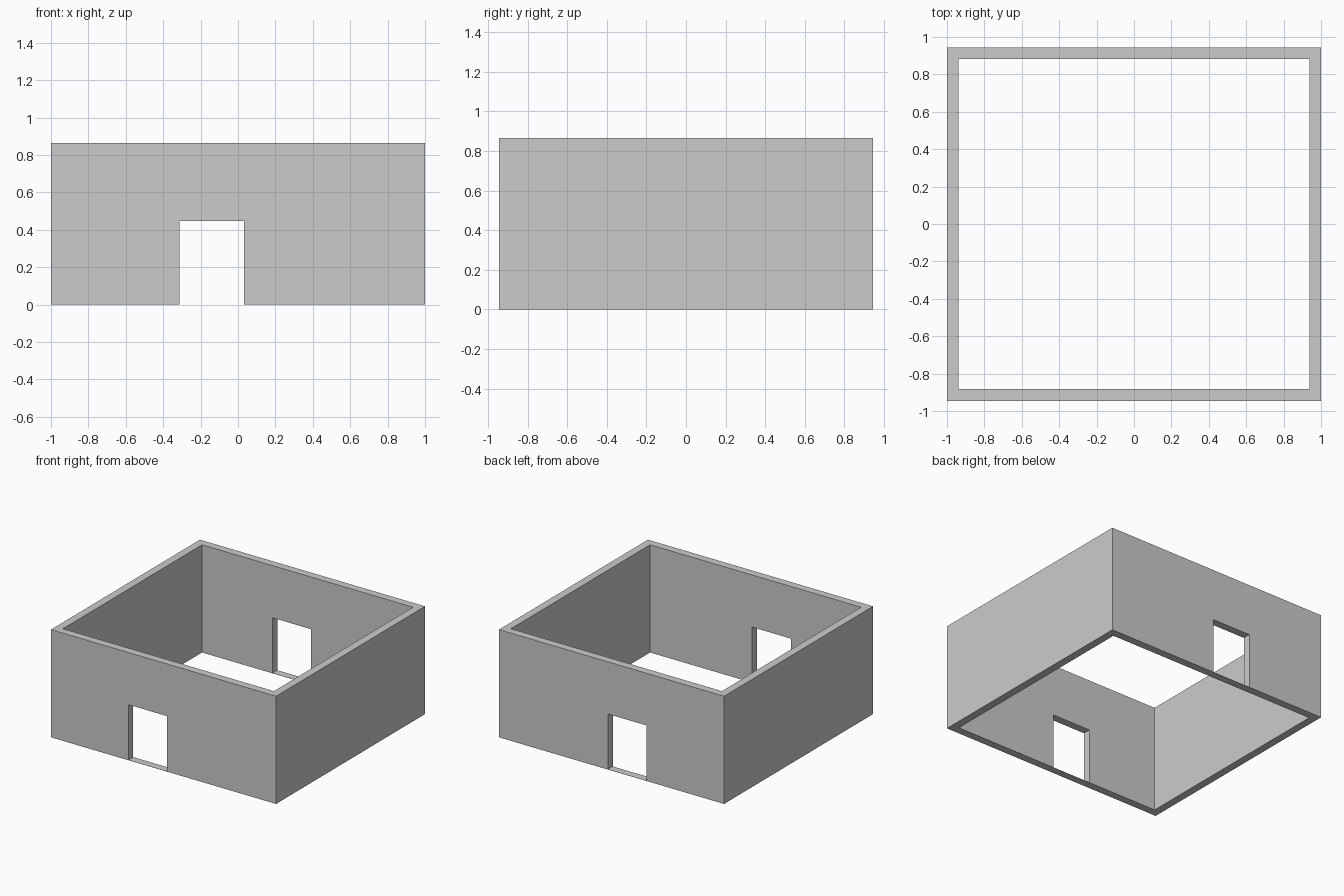
import bpy

if "Cube" in bpy.data.objects:
    bpy.data.objects.remove(bpy.data.objects["Cube"])

HALF_X, HALF_Y, HEIGHT, WALL = 1.0, 0.945, 0.865, 0.063
DOOR_X0, DOOR_X1, DOOR_TOP, SILL = -0.313, 0.033, 0.446, 0.001


def box(name, lo, hi):
    """Axis-aligned box between two corners, size baked into the mesh."""
    bpy.ops.mesh.primitive_cube_add(size=1)
    ob = bpy.context.object
    ob.name = name
    for v in ob.data.vertices:
        v.co = [a + (b - a) * (c + 0.5) for a, b, c in zip(lo, hi, v.co)]
    return ob


def cut(target, cutter):
    mod = target.modifiers.new(cutter.name, 'BOOLEAN')
    mod.operation = 'DIFFERENCE'
    mod.solver = 'EXACT'
    mod.object = cutter
    cutter.hide_render = True
    cutter.display_type = 'WIRE'


# Outer block of the room
walls = box("walls", (-HALF_X, -HALF_Y, 0), (HALF_X, HALF_Y, HEIGHT))

# Open interior, through top and bottom
ix, iy = HALF_X - WALL, HALF_Y - WALL
cut(walls, box("interior_cutter", (-ix, -iy, -0.2), (ix, iy, HEIGHT + 0.2)))

# Aligned doorways in front and back walls, leaving a paper-thin sill
cut(walls, box("doorway_cutter", (DOOR_X0, -HALF_Y - 0.2, SILL),
               (DOOR_X1, HALF_Y + 0.2, DOOR_TOP)))
